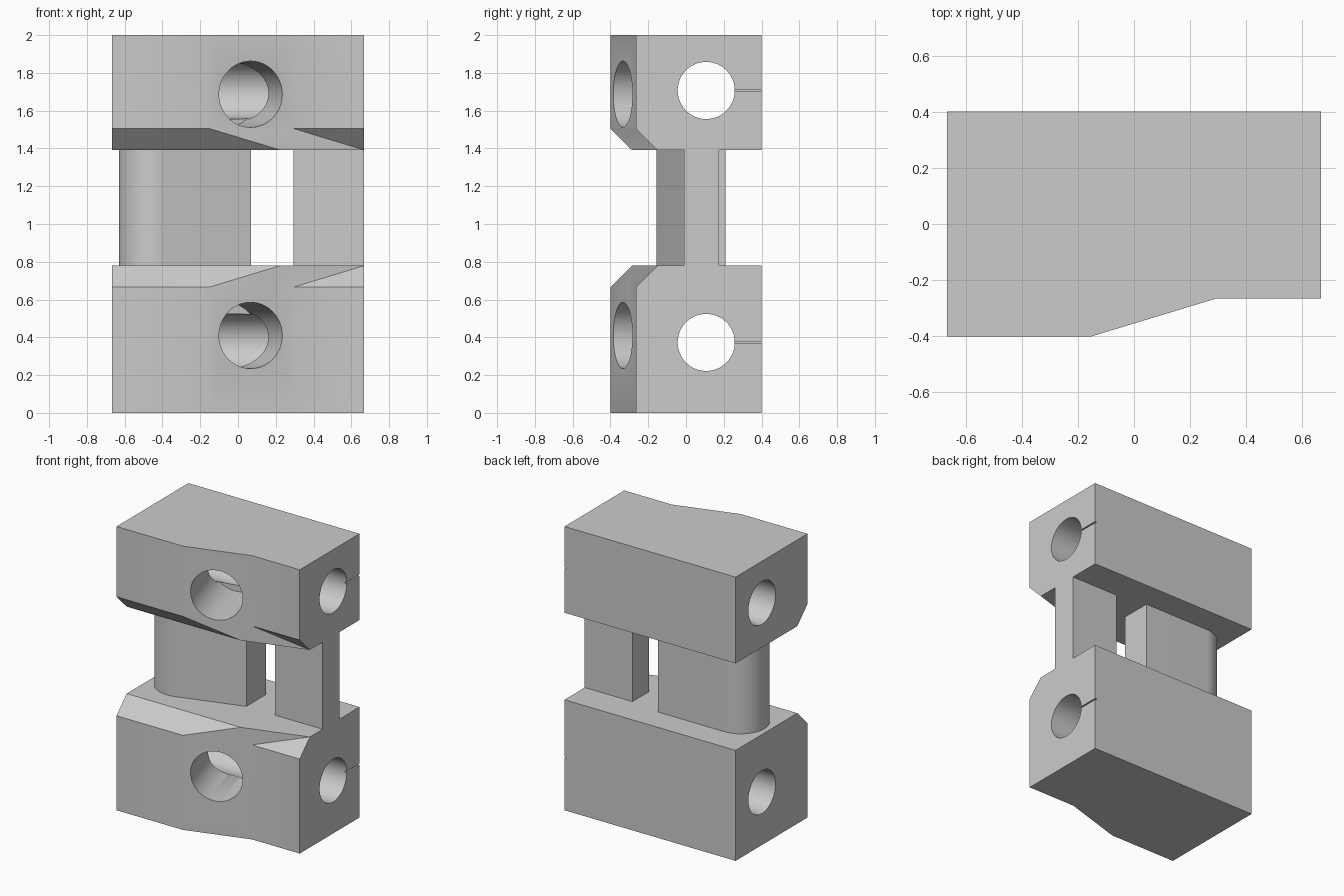
import bpy, bmesh
from math import pi, cos, sin, atan
from mathutils import Vector, Matrix

cube = bpy.data.objects.get("Cube")
if cube:
    bpy.data.objects.remove(cube, do_unlink=True)

grey = bpy.data.materials.new("plain grey")
grey.use_nodes = True
grey.diffuse_color = (0.6, 0.6, 0.6, 1)
grey.node_tree.nodes["Principled BSDF"].inputs["Base Color"].default_value = (0.6, 0.6, 0.6, 1)

# Shared dimensions
HALF_X, BACK, FRONT, STEP = 0.667, 0.4, -0.4, -0.265
X_A, X_B = -0.15, 0.295                  # ends of the slanted front face
SLOPE = (STEP - FRONT) / (X_B - X_A)
TILT = atan(SLOPE)
CHAMFER = SLOPE * (HALF_X - X_B)


def finish(name, bm):
    bmesh.ops.recalc_face_normals(bm, faces=bm.faces)
    mesh = bpy.data.meshes.new(name)
    bm.to_mesh(mesh)
    bm.free()
    mesh.materials.append(grey)
    obj = bpy.data.objects.new(name, mesh)
    bpy.context.collection.objects.link(obj)
    return obj


def select(obj):
    bpy.ops.object.select_all(action='DESELECT')
    obj.select_set(True)
    bpy.context.view_layer.objects.active = obj


def smooth(obj):
    select(obj)
    bpy.ops.object.shade_smooth_by_angle(angle=pi / 6)


def prism(name, outline, z0, z1):
    bm = bmesh.new()
    face = bm.faces.new([bm.verts.new((x, y, z0)) for x, y in outline])
    top = bmesh.ops.extrude_face_region(bm, geom=[face])["geom"]
    verts = [v for v in top if isinstance(v, bmesh.types.BMVert)]
    bmesh.ops.translate(bm, verts=verts, vec=(0, 0, z1 - z0))
    return finish(name, bm)


def cylinder(name, centre, axis, radius, length):
    bm = bmesh.new()
    turn = Vector(axis).to_track_quat('Z', 'Y').to_matrix().to_4x4()
    bmesh.ops.create_cone(bm, cap_ends=True, segments=96, radius1=radius, radius2=radius,
                          depth=length, matrix=Matrix.Translation(centre) @ turn)
    return finish(name, bm)


def cut(obj, cutter):
    cutter.hide_render = True
    mod = obj.modifiers.new("cut", 'BOOLEAN')
    mod.operation, mod.solver, mod.object = 'DIFFERENCE', 'EXACT', cutter
    select(obj)
    bpy.ops.object.modifier_apply(modifier=mod.name)
    bpy.data.objects.remove(cutter, do_unlink=True)


def block(name, z_out, z_in, bore_z, port_z):
    """Block with a stepped front, chamfered on the edge towards the columns."""
    z_mid = z_in - CHAMFER * (1 if z_in > z_out else -1)
    bm = bmesh.new()
    levels = {
        "b": (z_out, [(-HALF_X, BACK), (HALF_X, BACK), (HALF_X, STEP),
                      (X_B, STEP), (X_A, FRONT), (-HALF_X, FRONT)]),
        "m": (z_mid, [None, None, (HALF_X, STEP), (X_B, STEP), (X_A, FRONT), (-HALF_X, FRONT)]),
        "t": (z_in, [(-HALF_X, BACK), (HALF_X, BACK), (HALF_X, STEP + CHAMFER), None,
                     (X_A + CHAMFER / SLOPE, FRONT + CHAMFER), (-HALF_X, FRONT + CHAMFER)]),
    }
    v = {}
    for key, (z, points) in levels.items():
        for i, p in enumerate(points):
            if p:
                v[key + str(i)] = bm.verts.new((*p, z))
    for loop in ("b0 b1 b2 b3 b4 b5", "b0 b1 t1 t0", "b1 b2 m2 t2 t1", "b2 b3 m3 m2",
                 "m2 m3 t2", "b3 b4 m4 t4 t2 m3", "b4 b5 m5 m4", "m4 m5 t5 t4",
                 "b5 b0 t0 t5 m5", "t0 t1 t2 t4 t5"):
        bm.faces.new([v[k] for k in loop.split()])
    obj = finish(name, bm)

    # Round bore through the whole length
    cut(obj, cylinder("bore_cutter", (0, 0.107, bore_z), (1, 0, 0), 0.151, 2))
    # Blind port square to the slanted face, ending at the bore
    outward = Vector((sin(TILT), -cos(TILT), 0))
    mouth = Vector((0.067, FRONT + SLOPE * (0.067 - X_A), port_z))
    cut(obj, cylinder("port_cutter", mouth - outward * 0.1, outward, 0.175, 0.7))
    # Shallow slit from the bore to the back edge
    cut(obj, prism("slit_cutter", [(HALF_X - 0.012, 0.2), (0.7, 0.2), (0.7, 0.5), (HALF_X - 0.012, 0.5)],
                   bore_z - 0.005, bore_z + 0.005))
    smooth(obj)


Z_LOW, Z_HIGH = 0.779, 1.392
block("lower_block", 0, Z_LOW, 0.373, 0.41)
block("upper_block", 2, Z_HIGH, 1.707, 1.687)

# Wide column: round on one end, front tapering parallel to the slanted face
R, CX, CY, END = 0.183, -0.447, 0.027, 0.07
start, stop, n = pi / 2, 1.5 * pi + TILT, 40
angles = [start + (stop - start) * i / n for i in range(n + 1)]
outline = [(CX + R * cos(a), CY + R * sin(a)) for a in angles]
last_x, last_y = outline[-1]
outline += [(END, last_y + SLOPE * (END - last_x)), (END, CY + R)]
smooth(prism("wide_column", outline, Z_LOW, Z_HIGH))

# Narrow rectangular column
prism("narrow_column", [(X_B, -0.01), (HALF_X, -0.01), (HALF_X, 0.175), (X_B, 0.175)], Z_LOW, Z_HIGH)
